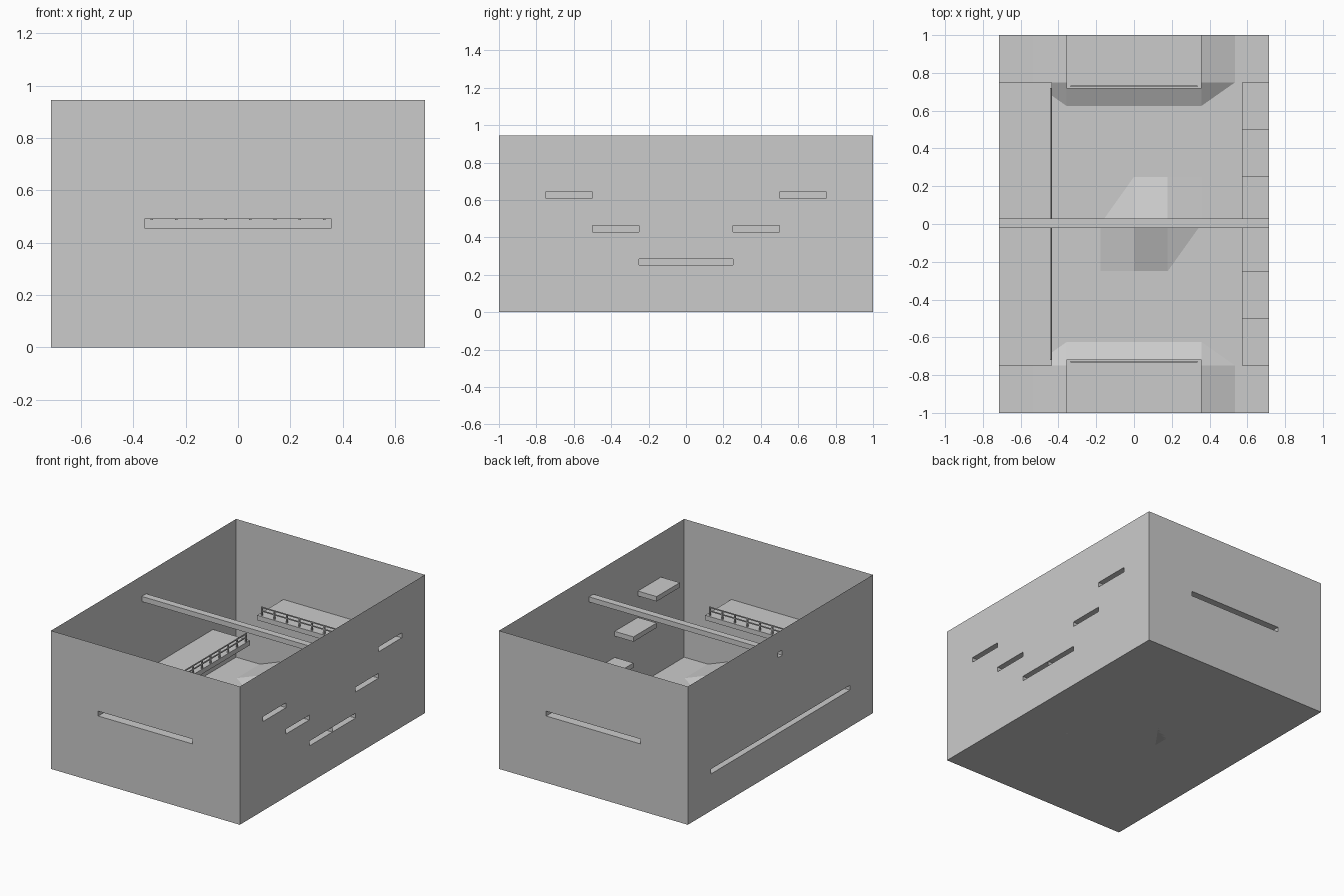
import bpy, bmesh

if "Cube" in bpy.data.objects:
    bpy.data.objects.remove(bpy.data.objects["Cube"])

W, D, H = 0.714, 1.0, 0.945      # half width, half depth, wall height
T = 0.033                        # slab thickness


def finish(name, bm):
    bmesh.ops.remove_doubles(bm, verts=bm.verts, dist=1e-5)
    mesh = bpy.data.meshes.new(name)
    bm.to_mesh(mesh)
    bm.free()
    ob = bpy.data.objects.new(name, mesh)
    bpy.context.collection.objects.link(ob)
    return ob


def quad(bm, *pts):
    bm.faces.new([bm.verts.new(p) for p in pts])


def add_box(bm, lo, hi, open_dirs=()):
    """Box from corner to corner, leaving out the sides named in open_dirs."""
    vs = bmesh.ops.create_cube(bm, size=1)["verts"]
    for v in vs:
        v.co = [hi[i] if v.co[i] > 0 else lo[i] for i in range(3)]
    faces = {f for v in vs for f in v.link_faces}
    bm.normal_update()
    drop = [f for f in faces
            if any(f.normal[a] * s > 0.9 for a, s in open_dirs)]
    bmesh.ops.delete(bm, geom=drop, context="FACES")


def wall(name, half, place, holes, flip):
    """Thin wall with rectangular slots (u0, u1, z0, z1)."""
    bm = bmesh.new()
    us = sorted({-half, half, *[u for h in holes for u in h[:2]]})
    zs = sorted({0, H, *[z for h in holes for z in h[2:]]})
    for u0, u1 in zip(us, us[1:]):
        for z0, z1 in zip(zs, zs[1:]):
            if any(h[0] <= u0 and u1 <= h[1] and h[2] <= z0 and z1 <= h[3] for h in holes):
                continue
            pts = [place(u0, z0), place(u1, z0), place(u1, z1), place(u0, z1)]
            quad(bm, *(pts[::-1] if flip else pts))
    finish(name, bm)


def slab(name, lo, hi, open_dirs):
    bm = bmesh.new()
    add_box(bm, lo, hi, open_dirs)
    finish(name, bm)


def railing(name, axis, half, across, z, count):
    """Posts and two rails along the x (0) or y (1) axis."""
    bm = bmesh.new()

    def bar(c, along, width, z0, z1):
        mid = [across, across]
        mid[axis] = c
        ext = [width, width]
        ext[axis] = along
        add_box(bm, (mid[0] - ext[0], mid[1] - ext[1], z0), (mid[0] + ext[0], mid[1] + ext[1], z1))

    for i in range(count):
        bar(half * (2 * i / (count - 1) - 1), 0.005, 0.004, z - 0.004, z + 0.06)
    for h in (0.028, 0.053):
        bar(0, half + 0.004, 0.003, z + h, z + h + 0.007)
    finish(name, bm)


# slot positions on each wall
end_slot = [(-0.357, 0.357, 0.457, 0.457 + T)]
steps = [(-0.25, 0.0, 0.252), (0.0, 0.25, 0.252), (-0.5, -0.25, 0.43),
         (0.25, 0.5, 0.43), (-0.75, -0.5, 0.61), (0.5, 0.75, 0.61)]
right_slots = [(a, b, z, z + T) for a, b, z in steps]
beam = (-0.02, 0.028, 0.77, 0.805)
left_slots = [(-0.75, 0.75, 0.252, 0.252 + T), beam]

# walls and floor
wall("front_wall", W, lambda u, z: (u, -D, z), end_slot, False)
wall("back_wall", W, lambda u, z: (u, D, z), end_slot, True)
wall("right_wall", D, lambda u, z: (W, u, z), right_slots, False)
wall("left_wall", D, lambda u, z: (-W, u, z), left_slots, True)
bm = bmesh.new()
quad(bm, (-W, -D, 0), (W, -D, 0), (W, D, 0), (-W, D, 0))
finish("floor", bm)

# hollow slabs, open toward the wall they grow from
for s, n in ((-1, "front"), (1, "back")):
    y0, y1 = sorted((s * 0.717, s * D))
    slab(n + "_platform", (-0.357, y0, 0.457), (0.357, y1, 0.457 + T), [(1, s)])
    railing(n + "_railing", 0, 0.33, s * 0.73, 0.457 + T, 8)
slab("left_platform", (-W, -0.75, 0.252), (-0.435, 0.75, 0.252 + T), [(0, -1)])
railing("left_railing", 1, 0.715, -0.441, 0.252 + T, 16)
for i, (a, b, z0, z1) in enumerate(right_slots):
    slab(f"step_{i}", (0.572, a, z0), (W, b, z1), [(0, 1)])
slab("cross_beam", (-W, beam[0], beam[2]), (W, beam[1], beam[3]), [(0, 1), (0, -1)])

# raised floor ends with sloping sides
h = 0.066
for s, n in ((-1, "front"), (1, "back")):
    bm = bmesh.new()
    a, b = 0.357, 0.535
    y0, y1, y2 = s * 0.625, s * 0.75, s * D
    quad(bm, (-a, y1, h), (a, y1, h), (a, y2, h), (-a, y2, h))
    quad(bm, (-a, y0, 0), (a, y0, 0), (a, y1, h), (-a, y1, h))
    for k in (-1, 1):
        quad(bm, (k * a, y1, h), (k * b, y1, 0), (k * b, y2, 0), (k * a, y2, h))
        quad(bm, (k * a, y0, 0), (k * b, y1, 0), (k * a, y1, h))
    bmesh.ops.remove_doubles(bm, verts=bm.verts, dist=1e-5)
    bmesh.ops.recalc_face_normals(bm, faces=bm.faces)
    if sum(f.normal.z for f in bm.faces) < 0:
        bmesh.ops.reverse_faces(bm, faces=bm.faces)
    finish(n + "_rise", bm)

# low mound with a short ridge in the middle of the floor
bm = bmesh.new()
xs, ys = (-0.178, 0, 0.178, 0.357), (-0.25, 0, 0.25)
vs = [[bm.verts.new((x, y, 0.09 if y == 0 and x in xs[1:3] else 0)) for x in xs] for y in ys]
for j in range(2):
    for i in range(3):
        bm.faces.new((vs[j][i], vs[j][i + 1], vs[j + 1][i + 1], vs[j + 1][i]))
finish("centre_mound", bm)
